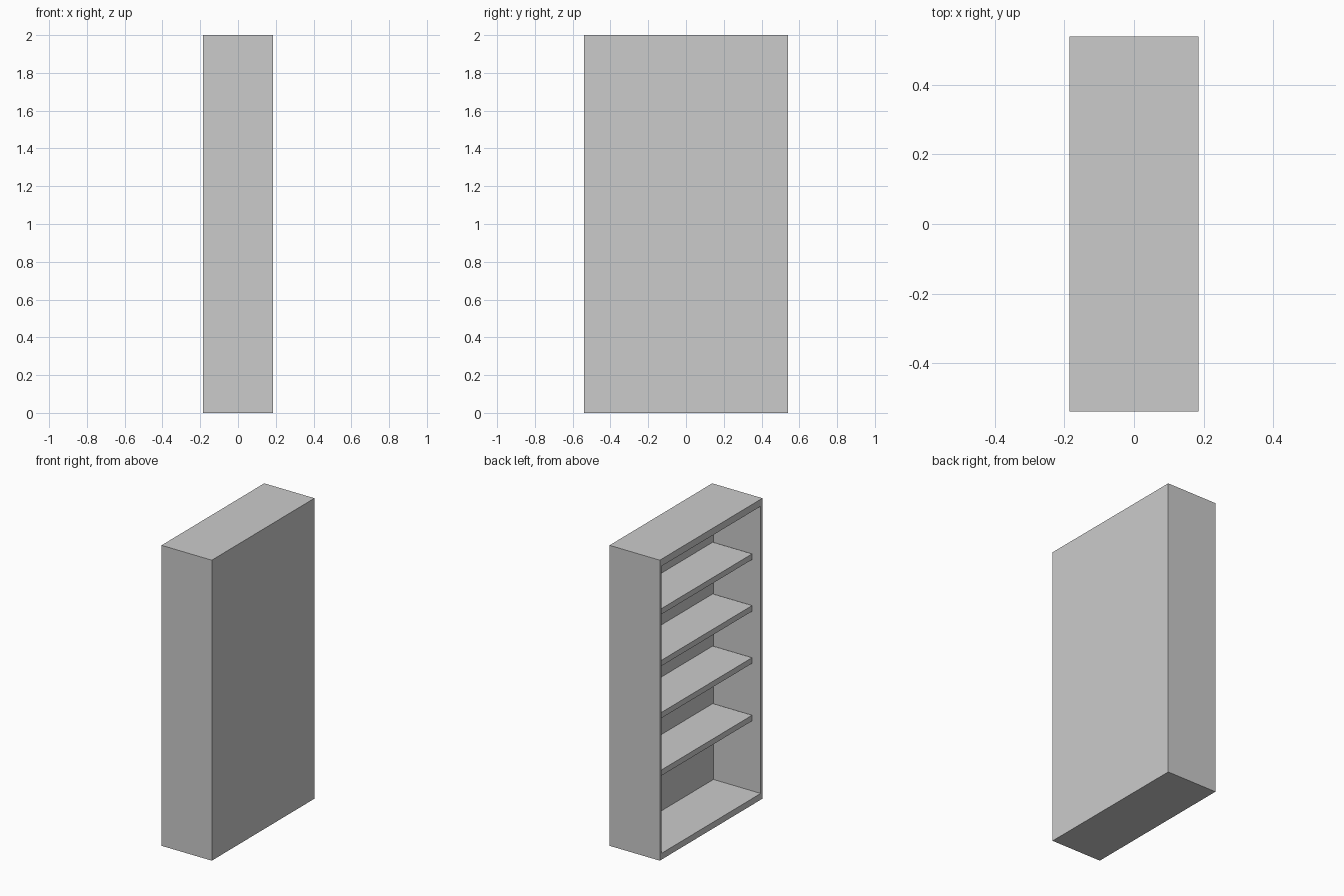
import bpy, bmesh
from mathutils import Vector, Matrix

if "Cube" in bpy.data.objects:
    bpy.data.objects.remove(bpy.data.objects["Cube"])

DEPTH, WIDTH, HEIGHT = 0.37, 1.08, 2.0
SIDE, BACK, FLOOR, TOP = 0.026, 0.022, 0.042, 0.047
SHELF_T, SHELF_SETBACK = 0.038, 0.058
SHELF_TOPS = (0.55, 0.933, 1.28, 1.624)


def new_object(name, bm):
    bmesh.ops.recalc_face_normals(bm, faces=bm.faces)
    mesh = bpy.data.meshes.new(name)
    bm.to_mesh(mesh)
    bm.free()
    obj = bpy.data.objects.new(name, mesh)
    bpy.context.collection.objects.link(obj)
    return obj


def box_bmesh(lo, hi):
    lo, hi = Vector(lo), Vector(hi)
    bm = bmesh.new()
    mat = Matrix.Translation((lo + hi) / 2) @ Matrix.Diagonal((hi - lo).to_4d())
    mat[3][3] = 1.0
    bmesh.ops.create_cube(bm, size=1, matrix=mat)
    return bm


# Carcass: solid block whose -x face is inset and pushed in to leave the boards
bm = box_bmesh((-DEPTH / 2, -WIDTH / 2, 0), (DEPTH / 2, WIDTH / 2, HEIGHT))
bm.normal_update()
opening = min(bm.faces, key=lambda f: f.calc_center_median().x)
bmesh.ops.inset_region(bm, faces=[opening], thickness=SIDE)
for v in opening.verts:
    v.co.z = FLOOR if v.co.z < HEIGHT / 2 else HEIGHT - TOP
moved = bmesh.ops.extrude_face_region(bm, geom=[opening])["geom"]
if opening.is_valid:
    bmesh.ops.delete(bm, geom=[opening], context='FACES_ONLY')
for v in moved:
    if isinstance(v, bmesh.types.BMVert):
        v.co.x = DEPTH / 2 - BACK
new_object("bookcase_carcass", bm)

# Shelves: set back from the open side, fitted between the side boards
for i, z in enumerate(SHELF_TOPS, 1):
    y = WIDTH / 2 - SIDE
    new_object(f"shelf_{i}", box_bmesh(
        (-DEPTH / 2 + SHELF_SETBACK, -y, z - SHELF_T),
        (DEPTH / 2 - BACK, y, z)))
